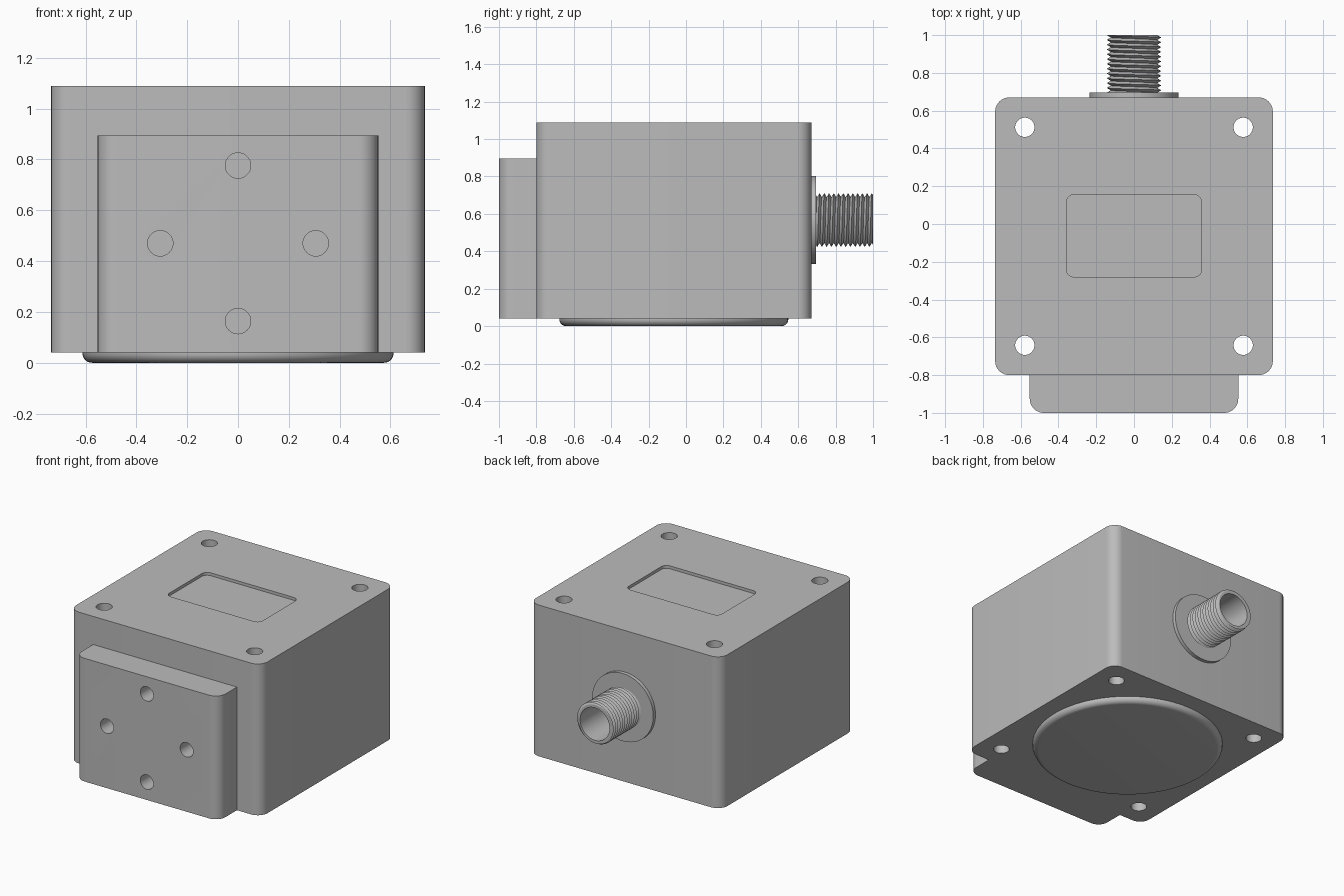
import bpy
import bmesh
from math import pi, sin, cos, radians
from mathutils import Matrix

if "Cube" in bpy.data.objects:
    bpy.data.objects.remove(bpy.data.objects["Cube"])

grey = bpy.data.materials.new("matt grey")
grey.use_nodes = True
colour = (0.5, 0.5, 0.5, 1)
grey.diffuse_color = colour
grey.node_tree.nodes["Principled BSDF"].inputs["Base Color"].default_value = colour


def make_object(name, bm):
    bmesh.ops.recalc_face_normals(bm, faces=bm.faces)
    mesh = bpy.data.meshes.new(name)
    bm.to_mesh(mesh)
    bm.free()
    mesh.materials.append(grey)
    obj = bpy.data.objects.new(name, mesh)
    bpy.context.collection.objects.link(obj)
    return obj


def rounded_box(name, low, high, radius, edges="VERTICAL"):
    """Box between two corners with rounded upright edges (all or front only)."""
    bm = bmesh.new()
    bmesh.ops.create_cube(bm, size=1)
    for v in bm.verts:
        v.co = [a + (c + 0.5) * (b - a) for a, b, c in zip(low, high, v.co)]
    picked = []
    for e in bm.edges:
        a, b = (v.co for v in e.verts)
        upright = abs(a.z - b.z) > 1e-4
        if upright and (edges == "VERTICAL" or a.y < low[1] + 1e-4):
            picked.append(e)
    bmesh.ops.bevel(bm, geom=picked, offset=radius, segments=10,
                    profile=0.5, affect="EDGES")
    return make_object(name, bm)


def cylinder(name, centre, radius, depth, axis="Z"):
    bm = bmesh.new()
    turn = Matrix.Rotation(pi / 2, 4, "X") if axis == "Y" else Matrix()
    bmesh.ops.create_cone(bm, cap_ends=True, segments=64, radius1=radius,
                          radius2=radius, depth=depth,
                          matrix=Matrix.Translation(centre) @ turn)
    return make_object(name, bm)


def select_only(obj):
    bpy.ops.object.select_all(action="DESELECT")
    obj.select_set(True)
    bpy.context.view_layer.objects.active = obj


def cut(target, cutters):
    for cutter in cutters:
        select_only(target)
        mod = target.modifiers.new("cut", "BOOLEAN")
        mod.operation = "DIFFERENCE"
        mod.solver = "EXACT"
        mod.object = cutter
        bpy.ops.object.modifier_apply(modifier=mod.name)
        bpy.data.objects.remove(cutter)


# Main housing with four through holes and a shallow label pocket
BASE, TOP, MID_Y = 0.04, 1.09, -0.065
housing = rounded_box("housing", (-0.735, -0.8, BASE), (0.735, 0.67, TOP), 0.075)
cutters = [cylinder("bolt_hole", (sx * 0.578, MID_Y + sy * 0.577, 0.5), 0.051, 2)
           for sx in (-1, 1) for sy in (-1, 1)]
cutters.append(rounded_box("label_pocket", (-0.358, -0.28, TOP - 0.02),
                           (0.358, 0.155, TOP + 0.1), 0.04))
cut(housing, cutters)

# Front mounting block with four blind holes
block = rounded_box("front_block", (-0.552, -1, BASE), (0.552, -0.8, 0.895),
                    0.075, "FRONT")
cut(block, [cylinder("front_hole", (x, -1, 0.47 + z), 0.05, 0.3, "Y")
            for x, z in ((0, 0.306), (0, -0.306), (0.306, 0), (-0.306, 0))])

# Round base pad with a rolled lower edge
bm = bmesh.new()
PAD_R, FILLET = 0.612, 0.037
profile = [(0, 0)]
for i in range(9):
    a = i / 8 * pi / 2
    profile.append((PAD_R - FILLET + FILLET * sin(a), FILLET - FILLET * cos(a)))
profile += [(PAD_R, BASE), (0, BASE)]
verts = [bm.verts.new((r, MID_Y, z)) for r, z in profile]
edges = [bm.edges.new(pair) for pair in zip(verts, verts[1:])]
bmesh.ops.spin(bm, geom=verts + edges, cent=(0, MID_Y, 0), axis=(0, 0, 1),
               angle=2 * pi, steps=96)
bmesh.ops.remove_doubles(bm, verts=bm.verts, dist=1e-5)
pad = make_object("base_pad", bm)

# Round flange on the back
PORT_Z, FLANGE_Y, END_Y = 0.567, 0.695, 1.0
flange = cylinder("connector_flange", (0, 0.68, PORT_Z), 0.235, 0.03, "Y")

# Hollow threaded connector: each column follows the helix, then turns into the bore
ROOT, CREST, BORE, TURNS, SIDES = 0.123, 0.144, 0.113, 12, 48
pitch = (END_Y - FLANGE_Y) / TURNS
bm = bmesh.new()
columns = []
for j in range(SIDES + 1):
    turn = j / SIDES
    points = []
    for k in range(-4, 2 * TURNS + 3):
        y = min(max(FLANGE_Y + (k / 2 + turn) * pitch, FLANGE_Y), END_Y)
        phase = ((y - FLANGE_Y) / pitch - turn) % 1
        points.append((y, ROOT + (CREST - ROOT) * (1 - abs(2 * phase - 1))))
    points += [(END_Y, BORE), (FLANGE_Y + 0.003, BORE), (FLANGE_Y + 0.003, 0)]
    a = turn * 2 * pi
    columns.append([bm.verts.new((r * cos(a), y, PORT_Z + r * sin(a)))
                    for y, r in points])
for left, right in zip(columns, columns[1:]):
    for i in range(len(left) - 1):
        bm.faces.new((left[i], right[i], right[i + 1], left[i + 1]))
bmesh.ops.remove_doubles(bm, verts=bm.verts, dist=1e-5)
thread = make_object("threaded_connector", bm)

# Smooth curved walls, keep crisp edges
for obj in (housing, block, pad, flange, thread):
    select_only(obj)
    bpy.ops.object.shade_smooth_by_angle(angle=radians(30))
